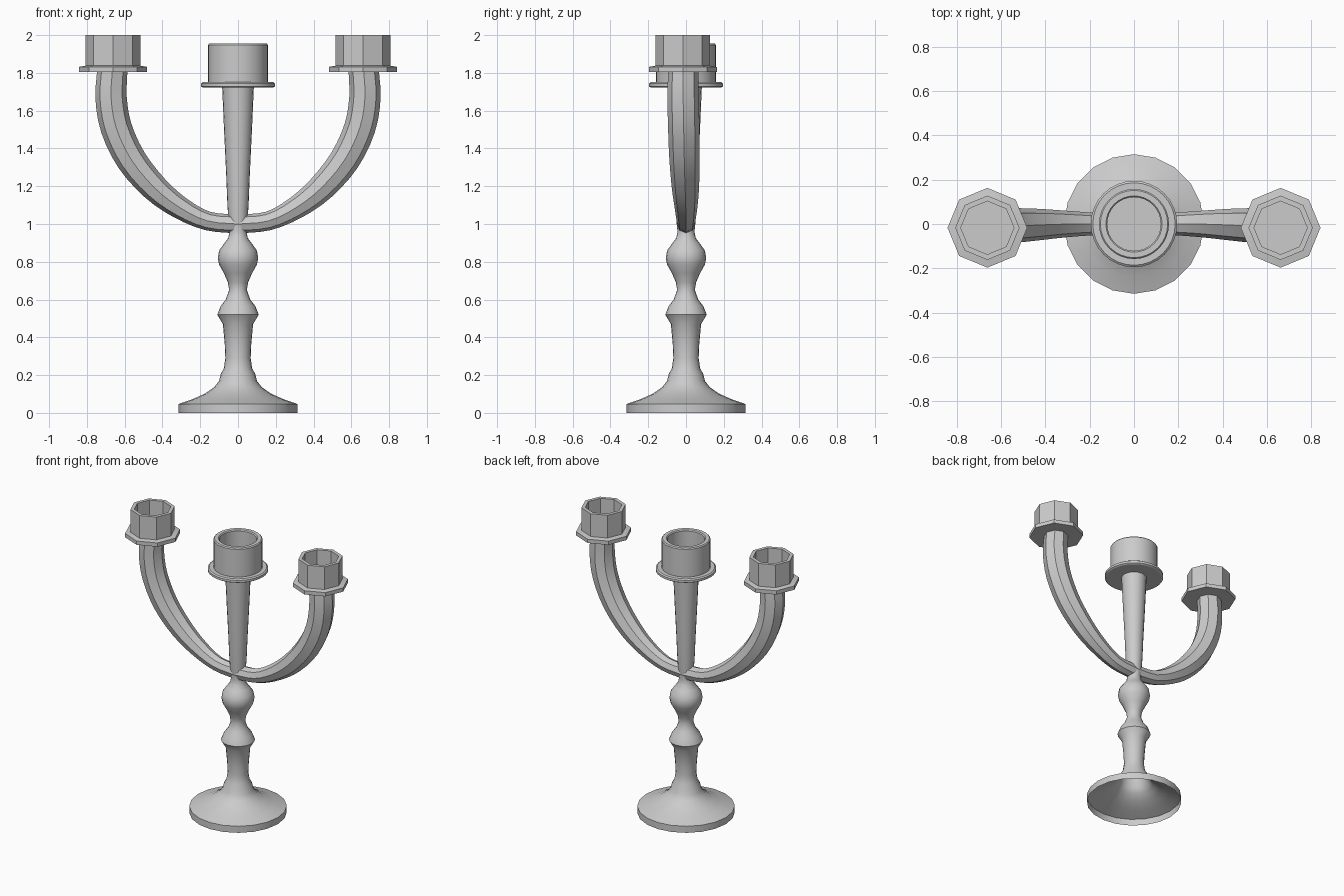
import bpy, bmesh, math
from mathutils import Vector

if "Cube" in bpy.data.objects:
    bpy.data.objects.remove(bpy.data.objects["Cube"])


def finish(bm, name, angle=30):
    mesh = bpy.data.meshes.new(name)
    bmesh.ops.recalc_face_normals(bm, faces=bm.faces)
    bm.to_mesh(mesh)
    bm.free()
    ob = bpy.data.objects.new(name, mesh)
    bpy.context.collection.objects.link(ob)
    bpy.ops.object.select_all(action='DESELECT')
    ob.select_set(True)
    bpy.context.view_layer.objects.active = ob
    bpy.ops.object.shade_smooth_by_angle(angle=math.radians(angle))
    return ob


def skin(bm, rings):
    for a, b in zip(rings, rings[1:]):
        n = len(a)
        for i in range(n):
            bm.faces.new((a[i], a[(i + 1) % n], b[(i + 1) % n], b[i]))


def lathe(name, profile, sides, center=(0, 0), angle=30):
    """Turn an (r, z) profile about a vertical axis."""
    bm = bmesh.new()
    rings = []
    for r, z in profile:
        rings.append([bm.verts.new((center[0] + r * math.cos(2 * math.pi * i / sides),
                                    center[1] + r * math.sin(2 * math.pi * i / sides), z))
                      for i in range(sides)])
    skin(bm, rings)
    bmesh.ops.remove_doubles(bm, verts=bm.verts, dist=1e-5)
    return finish(bm, name, angle)


def catmull(pts, steps):
    pts = [Vector(p) for p in pts]
    ext = [2 * pts[0] - pts[1]] + pts + [2 * pts[-1] - pts[-2]]
    out = []
    for i in range(1, len(ext) - 2):
        a, b, c, d = ext[i - 1:i + 3]
        for s in range(steps):
            t = s / steps
            out.append(0.5 * (2 * b + (c - a) * t + (2 * a - 5 * b + 4 * c - d) * t * t
                              + (3 * b - a - 3 * c + d) * t ** 3))
    return out + [pts[-1]]


# turned base and lower stem, open underneath
lathe("base_and_stem", [
    (0.315, 0), (0.315, 0.047), (0.24, 0.073), (0.175, 0.102), (0.125, 0.137),
    (0.1, 0.17), (0.092, 0.205), (0.075, 0.235), (0.067, 0.29), (0.07, 0.36),
    (0.08, 0.47), (0.11, 0.52), (0.092, 0.565), (0.065, 0.6), (0.047, 0.65),
    (0.053, 0.69), (0.075, 0.74), (0.1, 0.785), (0.107, 0.82), (0.1, 0.86),
    (0.075, 0.895), (0.052, 0.925), (0.045, 0.96), (0.049, 1.0)], 20)

# tapered upper stem
lathe("upper_stem", [(0.049, 1.0), (0.056, 1.1), (0.062, 1.25), (0.074, 1.5), (0.084, 1.73)], 20)

# round centre candle cup with drip tray
lathe("centre_cup", [
    (0, 1.722), (0.185, 1.722), (0.195, 1.728), (0.195, 1.744), (0.186, 1.751),
    (0.158, 1.751), (0.158, 1.948), (0.152, 1.955), (0.127, 1.955), (0.121, 1.948),
    (0.121, 1.76), (0, 1.76)], 32)

# eight-sided curved arms: path as (x, y, z, radius)
path = catmull([(0, 0, 1.0, 0.05), (0.16, 0, 1.016, 0.05), (0.305, 0, 1.085, 0.06),
                (0.44, -0.003, 1.19, 0.072), (0.565, -0.008, 1.34, 0.08),
                (0.645, -0.012, 1.51, 0.083), (0.672, -0.015, 1.67, 0.083),
                (0.665, -0.015, 1.815, 0.08)], 3)
for side, label in ((-1, "left"), (1, "right")):
    bm = bmesh.new()
    rings = []
    for i, p in enumerate(path):
        t = path[min(i + 1, len(path) - 1)] - path[max(i - 1, 0)]
        angle = 0 if i == 0 else math.atan2(t.z, t.x)
        ring = []
        for k in range(8):
            a = k * math.pi / 4
            u, v = p.w * math.cos(a), p.w * math.sin(a)
            ring.append(bm.verts.new((side * (p.x - u * math.sin(angle)), p.y + v,
                                      p.z + u * math.cos(angle))))
        rings.append(ring)
    skin(bm, rings)
    finish(bm, label + "_arm")

    # eight-sided candle cup with drip tray
    lathe(label + "_cup", [
        (0, 1.805), (0.18, 1.805), (0.18, 1.832), (0.145, 1.838), (0.145, 2.0),
        (0.12, 2.0), (0.12, 1.84), (0, 1.84)], 8, (side * 0.662, -0.017))
